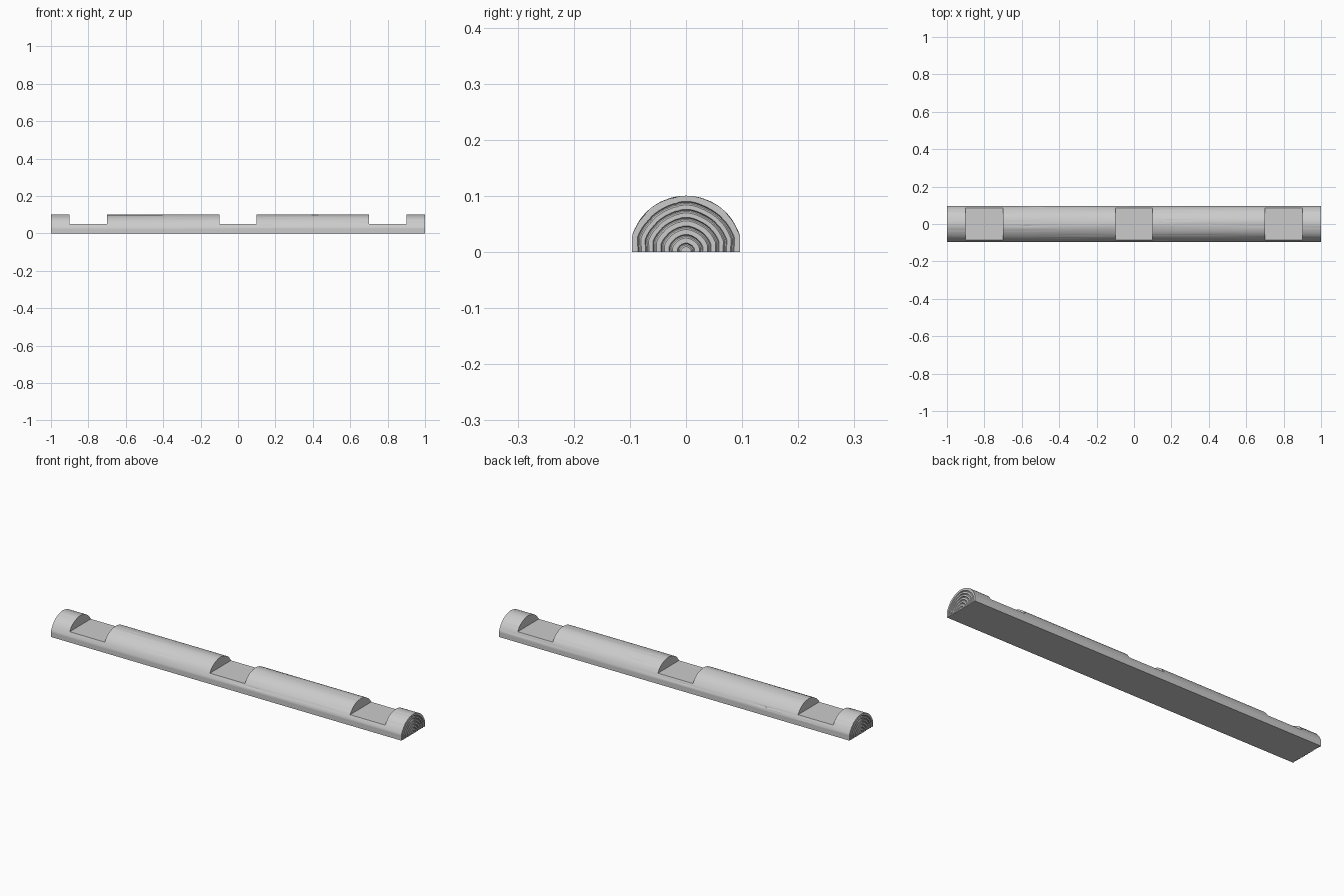
import bpy, bmesh, math, random

cube = bpy.data.objects.get("Cube")
if cube:
    bpy.data.objects.remove(cube, do_unlink=True)

random.seed(4)
ARC, COLS = 64, 100
RADIUS, SIDE = 0.1, 0.096

grey = bpy.data.materials.new("plain grey wood")
grey.use_nodes = True
colour = (0.6, 0.6, 0.6, 1)
grey.diffuse_color = colour
grey.node_tree.nodes["Principled BSDF"].inputs["Base Color"].default_value = colour

# Long shallow grain grooves: centre x, angle, half length
grain = [(random.uniform(-1, 1), random.uniform(0.15, 2.95), random.uniform(0.15, 0.35))
         for _ in range(26)]


def bark_radius(x, a):
    r = RADIUS + 0.0004 * math.sin(9 * a + 2 * math.sin(3 * x))
    for gx, ga, half in grain:
        along = 1 - ((x - gx) / half) ** 2
        across = (a - ga - 0.02 * math.sin(7 * x)) / 0.04
        if along > 0 and abs(across) < 1:
            r -= 0.0016 * along * (1 - abs(across))
    return r


def section(bm, x, scale=1.0, wave=0.0, bark_x=None):
    """Half-round row of vertices, from the back edge over the top to the front."""
    row = []
    for i in range(ARC + 1):
        a = math.pi * i / ARC
        r = bark_radius(x if bark_x is None else bark_x, a)
        s = scale * (1 + wave * math.sin(5 * a))
        y = max(-SIDE, min(SIDE, r * math.cos(a)))
        z = 0 if i in (0, ARC) else r * math.sin(a)
        row.append(bm.verts.new((x, y * s, z * s)))
    return row


# Half log with growth rings carved into both ends
bm = bmesh.new()


def end_rows(side):
    rows = []
    for ring in (0.13, 0.28, 0.43, 0.58, 0.72, 0.86):
        for offset, depth in ((-0.035, 0), (-0.008, 0.004), (0.012, 0.004), (0.03, 0)):
            rows.append(section(bm, side * (1 - depth), ring + offset, 0.012, side))
    return rows


left_end, right_end = end_rows(-1), end_rows(1)
body = [section(bm, -1 + 2 * i / COLS) for i in range(COLS + 1)]
rows = left_end + body + right_end[::-1]
for p, q in zip(rows, rows[1:]):
    for i in range(ARC):
        bm.faces.new((p[i], q[i], q[i + 1], p[i + 1]))
bm.faces.new(rows[0])
bm.faces.new(rows[-1][::-1])

# Flat underside
bm.faces.new([r[0] for r in rows] + [r[-1] for r in reversed(rows)])
bmesh.ops.recalc_face_normals(bm, faces=bm.faces)
mesh = bpy.data.meshes.new("half_log")
bm.to_mesh(mesh)
bm.free()
log = bpy.data.objects.new("half_log", mesh)
bpy.context.collection.objects.link(log)
mesh.materials.append(grey)

# Three flat notches across the top
for x in (-0.8, 0, 0.8):
    bpy.ops.mesh.primitive_cube_add(size=1, location=(x, 0, 0.15))
    cutter = bpy.context.object
    cutter.name = "notch_cutter"
    cutter.scale = (0.2, 0.4, 0.2)
    cutter.hide_render = True
    cutter.data.materials.append(grey)
    bpy.context.view_layer.objects.active = log
    mod = log.modifiers.new("notch", "BOOLEAN")
    mod.object = cutter
    mod.operation = "DIFFERENCE"
    mod.solver = "EXACT"
    bpy.ops.object.modifier_apply(modifier=mod.name)
    bpy.data.objects.remove(cutter, do_unlink=True)

bpy.ops.object.select_all(action="DESELECT")
log.select_set(True)
bpy.context.view_layer.objects.active = log
bpy.ops.object.shade_smooth_by_angle(angle=math.radians(30))
